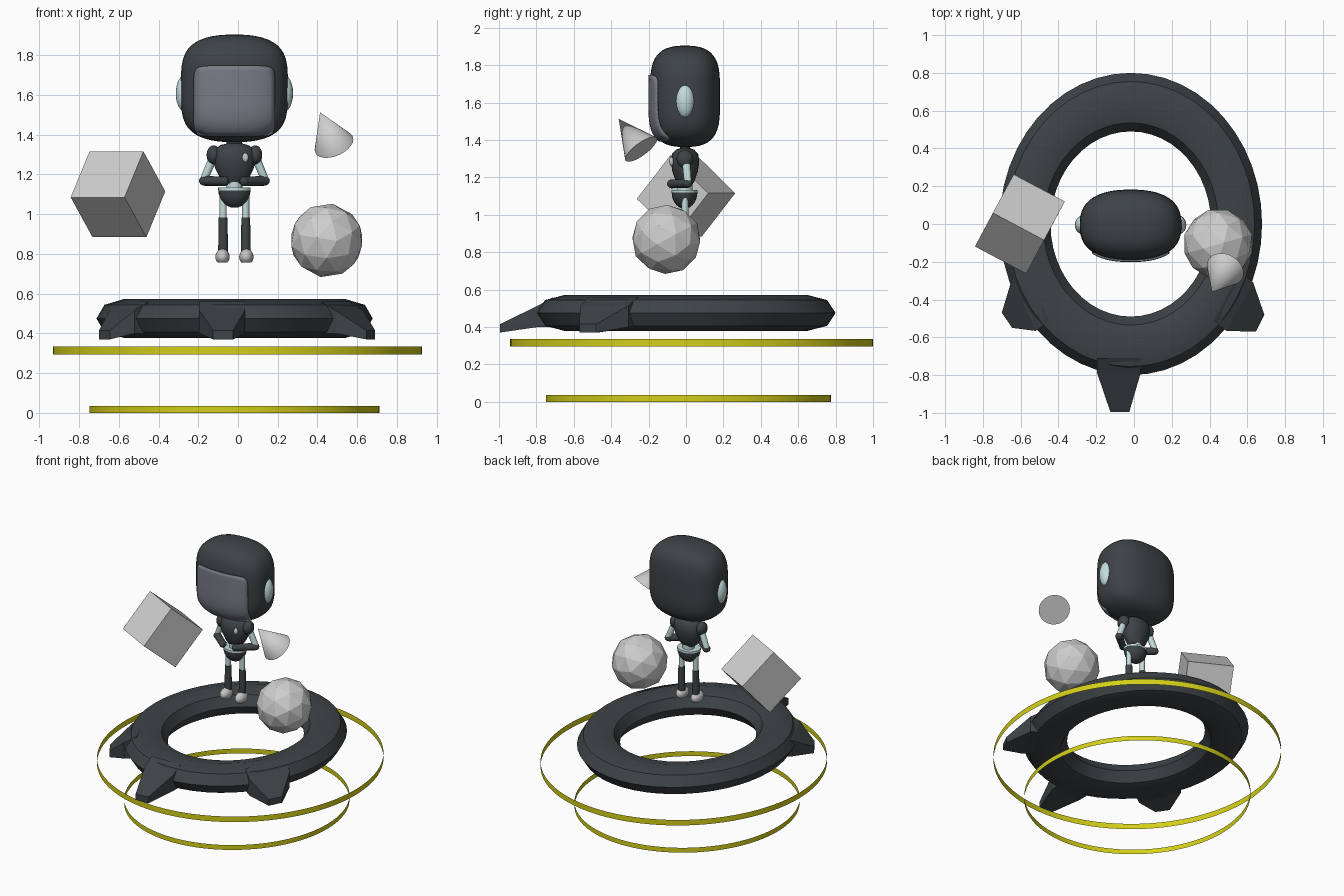
import bpy, bmesh, math
from mathutils import Vector, Matrix

if "Cube" in bpy.data.objects:
    bpy.data.objects.remove(bpy.data.objects["Cube"])

CX = -0.018  # centre line of the figure


def material(name, rgb):
    m = bpy.data.materials.new(name)
    m.diffuse_color = (*rgb, 1)
    m.use_nodes = True
    m.node_tree.nodes["Principled BSDF"].inputs["Base Color"].default_value = m.diffuse_color
    return m


DARK = material("charcoal", (0.047, 0.056, 0.061))
VISOR = material("visor grey", (0.19, 0.2, 0.24))
TEAL = material("pale teal", (0.55, 0.72, 0.72))
GREY = material("light grey", (0.62, 0.62, 0.62))
FOOT = material("warm white", (0.58, 0.56, 0.56))
YELLOW = material("yellow", (0.65, 0.62, 0.01))


def finish(name, bm, mat, smooth=40, normals=True):
    if normals:
        bmesh.ops.recalc_face_normals(bm, faces=bm.faces)
    me = bpy.data.meshes.new(name)
    bm.to_mesh(me)
    bm.free()
    me.materials.append(mat)
    if smooth:
        me.polygons.foreach_set("use_smooth", [True] * len(me.polygons))
        me.set_sharp_from_angle(angle=math.radians(smooth))
    ob = bpy.data.objects.new(name, me)
    bpy.context.collection.objects.link(ob)
    return ob


def ellipsoid(name, c, r, mat, floor=None):
    bm = bmesh.new()
    bmesh.ops.create_uvsphere(bm, u_segments=20, v_segments=12, radius=1)
    for v in bm.verts:
        v.co = Vector(c) + Vector((v.co.x * r[0], v.co.y * r[1], v.co.z * r[2]))
        if floor is not None:
            v.co.z = max(v.co.z, floor)
    return finish(name, bm, mat)


def rod(name, a, b, r1, r2, mat, seg=16, smooth=40):
    a, b = Vector(a), Vector(b)
    bm = bmesh.new()
    rot = (b - a).to_track_quat('Z', 'Y').to_matrix().to_4x4()
    bmesh.ops.create_cone(bm, cap_ends=True, segments=seg, radius1=r1, radius2=r2,
                          depth=(b - a).length,
                          matrix=Matrix.Translation((a + b) / 2) @ rot)
    return finish(name, bm, mat, smooth)


def loft(name, rings, mat, closed=False, caps=False, smooth=40):
    """Skin a list of equal-length point rings."""
    bm = bmesh.new()
    vs = [[bm.verts.new(p) for p in ring] for ring in rings]
    n, m = len(vs), len(vs[0])
    for i in range(n if closed else n - 1):
        for j in range(m):
            k = (j + 1) % m
            bm.faces.new((vs[i][j], vs[i][k], vs[(i + 1) % n][k], vs[(i + 1) % n][j]))
    if caps:
        bm.faces.new(vs[0])
        bm.faces.new(vs[-1])
    return finish(name, bm, mat, smooth)


def oval(cx, cy, z, rx, ry, n):
    return [(cx + rx * math.cos(2 * math.pi * i / n),
             cy + ry * math.sin(2 * math.pi * i / n), z) for i in range(n)]


# Thin open yellow hoops
loft("lower_hoop", [oval(-0.018, 0.013, z, 0.73, 0.762, 96) for z in (0, 0.035)], YELLOW)
loft("upper_hoop", [oval(-0.003, 0.03, z, 0.928, 0.97, 96) for z in (0.295, 0.335)], YELLOW)

# Oval platform ring with eight-sided section
section = [(math.cos(a * math.pi / 4), math.sin(a * math.pi / 4)) for a in range(8)]
loft("platform_ring", [oval(-0.017, 0, 0.475 + 0.097 * s, 0.56 + 0.135 * c, 0.645 + 0.155 * c, 48)
                       for c, s in section], DARK, closed=True)


# Three tapered prongs: root corners, tip corners (x, y)
def prong(name, root, tip, inward):
    def ring(pts, lo, hi):
        return [(*pts[0], hi), (*pts[1], hi), (*pts[1], lo), (*pts[0], lo)]
    inner = [(x + inward[0], y + inward[1]) for x, y in root]
    loft(name, [ring(inner, 0.40, 0.56), ring(root, 0.40, 0.515), ring(tip, 0.37, 0.415)],
         DARK, caps=True, smooth=0)


prong("front_prong", [(-0.195, -0.79), (0.035, -0.79)], [(-0.125, -0.995), (-0.025, -0.995)], (0, 0.08))
prong("left_prong", [(-0.646, -0.29), (-0.52, -0.566)], [(-0.70, -0.47), (-0.645, -0.55)], (0.07, 0.05))
prong("right_prong", [(0.63, -0.307), (0.49, -0.566)], [(0.69, -0.48), (0.646, -0.57)], (-0.07, 0.05))

# Head: rounded box solved from a superellipsoid
HC, HR, HP = Vector((CX, -0.005, 1.633)), (0.269, 0.187, 0.271), (2.4, 2.6, 4.0)


def head_point(d):
    lo, hi = 0.0, 3.0
    for _ in range(30):
        t = (lo + hi) / 2
        if sum(abs(t * d[i]) ** HP[i] for i in range(3)) > 1:
            hi = t
        else:
            lo = t
    return HC + Vector([d[i] * lo * HR[i] for i in range(3)])


bm = bmesh.new()
bmesh.ops.create_cube(bm, size=1.3)
bmesh.ops.subdivide_edges(bm, edges=bm.edges[:], cuts=13, use_grid_fill=True)
for v in bm.verts:
    v.co = head_point(v.co.normalized())
finish("head", bm, DARK, 60)

# Visor: rounded rectangle lying on the front of the head
bm = bmesh.new()
bmesh.ops.create_grid(bm, x_segments=16, y_segments=16, size=1)
for v in bm.verts:
    u, w = v.co.x, v.co.y
    m = max(abs(u), abs(w))
    if m > 0:
        k = m / (abs(u) ** 9 + abs(w) ** 9) ** (1 / 9)
        u, w = u * k, w * k
    x, z = -0.018 + 0.203 * u, 1.571 + 0.176 * w
    rest = 1 - abs((x - HC.x) / HR[0]) ** HP[0] - abs((z - HC.z) / HR[2]) ** HP[2]
    v.co = (x, HC.y - HR[1] * max(rest, 0.01) ** (1 / HP[1]) - 0.005, z)
visor = finish("visor", bm, VISOR, 60, normals=False)
mod = visor.modifiers.new("thickness", 'SOLIDIFY')
mod.thickness = 0.009
mod.offset = 0

# Torso, waist, hips
profile = [(1.39, 0.035), (1.355, 0.04), (1.348, 0.07), (1.325, 0.1), (1.28, 0.108),
           (1.23, 0.097), (1.18, 0.072), (1.155, 0.05)]
loft("torso", [oval(CX, -0.005, z, r, r * 0.7, 24) for z, r in profile], DARK, caps=True)
rod("waist", (CX, -0.005, 1.10), (CX, -0.005, 1.18), 0.04, 0.04, TEAL)
loft("hip_rim", [oval(CX, -0.008, z, 0.082, 0.07, 24) for z in (1.12, 1.133)], TEAL, caps=True)
bowl = [(1.122 - 0.09 * math.sin(a * math.pi / 14), math.cos(a * math.pi / 14)) for a in range(7)]
loft("hips", [oval(CX, -0.008, z, 0.081 * c, 0.069 * c, 24) for z, c in bowl], DARK, caps=True)
ellipsoid("chest_badge", (0.037, -0.078, 1.285), (0.016, 0.012, 0.024), FOOT)

# Paired parts
for side, s in (("left", -1), ("right", 1)):
    def P(x, y, z):
        return (CX + s * x, y, z)
    ellipsoid(side + "_ear", P(0.25, -0.005, 1.608), (0.045, 0.051, 0.092), TEAL)
    # arms folded forward
    ellipsoid(side + "_shoulder_pad", P(0.105, -0.005, 1.298), (0.035, 0.045, 0.048), DARK)
    rod(side + "_upper_arm", P(0.105, 0, 1.29), P(0.153, 0.01, 1.175), 0.022, 0.02, TEAL)
    ellipsoid(side + "_elbow", P(0.152, 0.008, 1.168), (0.026, 0.026, 0.024), DARK)
    rod(side + "_forearm", P(0.152, 0.008, 1.168), P(0.05, -0.075, 1.165), 0.025, 0.023, DARK)
    ellipsoid(side + "_hand", P(0.05, -0.075, 1.165), (0.024, 0.026, 0.024), DARK)
    # legs
    rod(side + "_thigh", P(0.057, -0.005, 0.97), P(0.057, -0.005, 1.10), 0.018, 0.018, TEAL)
    rod(side + "_shin", P(0.057, -0.005, 0.81), P(0.057, -0.005, 0.983), 0.025, 0.022, DARK)
    ellipsoid(side + "_foot", P(0.06, -0.02, 0.785), (0.036, 0.058, 0.04), FOOT, floor=0.757)

# Floating cube, given by its nearest corner and three edges
edges = [Vector((-0.271, 0.144, 0)), Vector((0.095, 0.178, 0.231)), Vector((0.11, 0.204, -0.201))]
bm = bmesh.new()
bmesh.ops.create_cube(bm, size=1)
for v in bm.verts:
    v.co = Vector((-0.604, 0, 1.10)) + sum((edges[i] * v.co[i] for i in range(3)), Vector())
finish("floating_cube", bm, GREY, 0)

# Floating faceted ball
bm = bmesh.new()
bmesh.ops.create_icosphere(bm, subdivisions=2, radius=0.187,
                           matrix=Matrix.Translation((0.446, -0.105, 0.868)) @ Matrix.Rotation(0.5, 4, 'X'))
finish("floating_ball", bm, GREY, 0)

# Floating cone
rod("floating_cone", (0.483, -0.24, 1.35), (0.413, -0.36, 1.513), 0.103, 0, GREY, 32)
